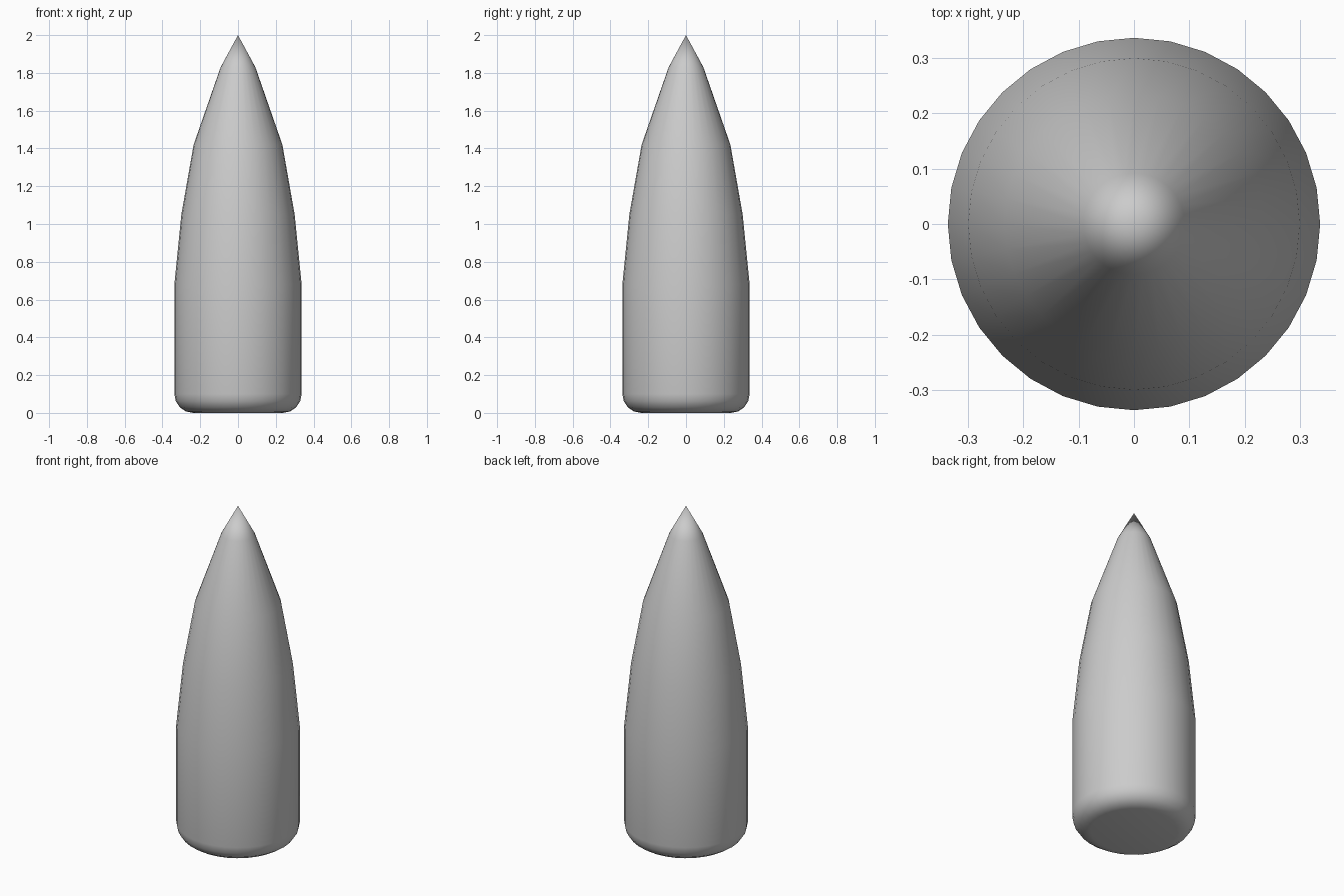
import bpy, bmesh
from math import sin, cos, pi, radians

if "Cube" in bpy.data.objects:
    bpy.data.objects.remove(bpy.data.objects["Cube"])

SIDES = 32
R = 0.337
BEVEL = 0.1

# Half profile (radius, height): rounded base edge, straight wall, tapering nose
profile = [(R - BEVEL + BEVEL * sin(a), BEVEL - BEVEL * cos(a))
           for a in (radians(22.5 * i) for i in range(5))]
profile += [(R, 0.68), (0.30, 1.05), (0.235, 1.42), (0.092, 1.83)]

bm = bmesh.new()
rings = [[bm.verts.new((r * cos(2 * pi * i / SIDES), r * sin(2 * pi * i / SIDES), z))
          for i in range(SIDES)] for r, z in profile]

# Side walls
for low, high in zip(rings, rings[1:]):
    for i in range(SIDES):
        j = (i + 1) % SIDES
        bm.faces.new((low[i], low[j], high[j], high[i]))

# Pointed tip and flat base
tip = bm.verts.new((0, 0, 2))
for i in range(SIDES):
    bm.faces.new((rings[-1][i], rings[-1][(i + 1) % SIDES], tip))
bm.faces.new(rings[0][::-1])

for f in bm.faces:
    f.smooth = True
mesh = bpy.data.meshes.new("pointed_body")
bm.to_mesh(mesh)
bm.free()
body = bpy.data.objects.new("pointed_body", mesh)
bpy.context.collection.objects.link(body)
